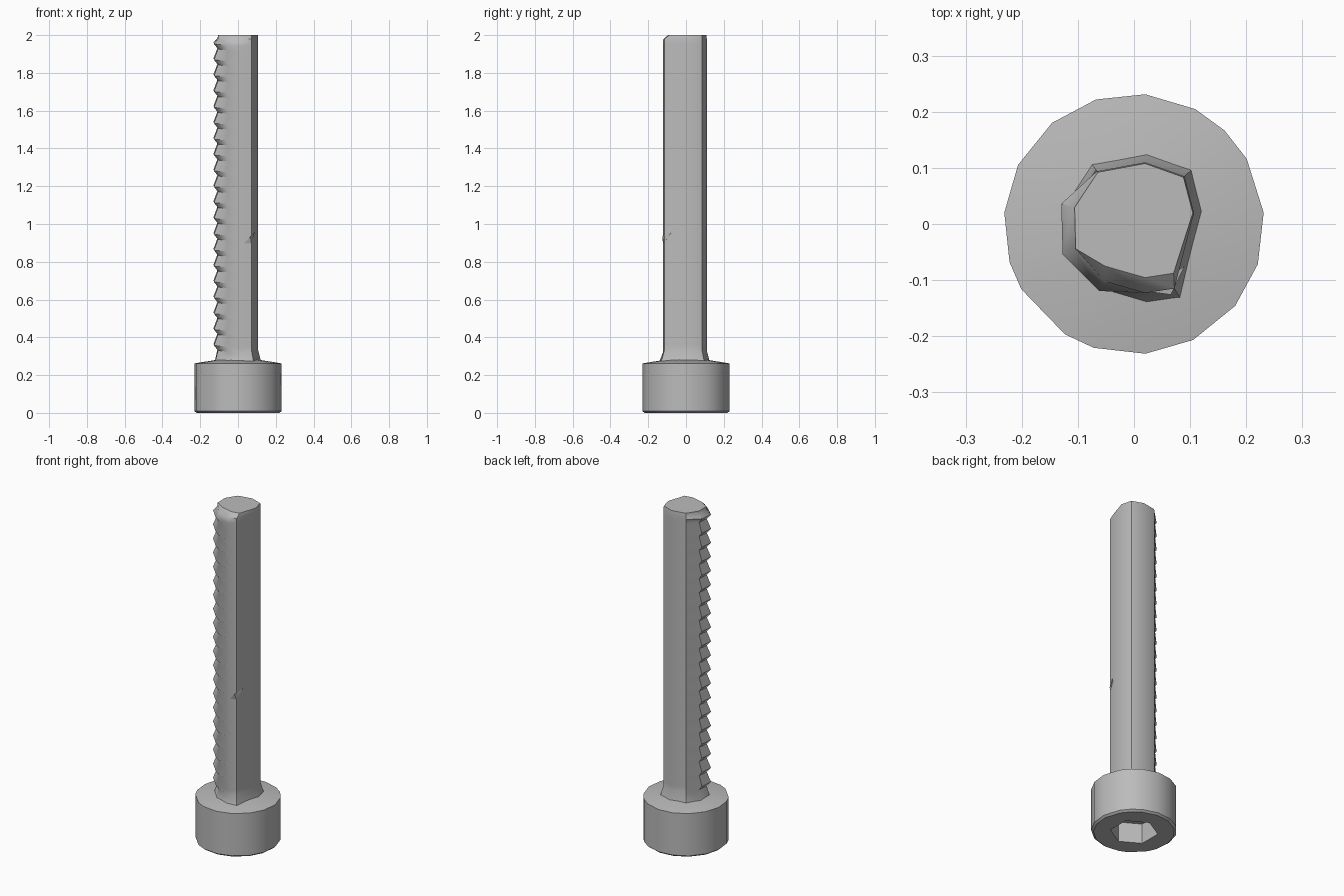
import bpy, bmesh, math

cube = bpy.data.objects.get("Cube")
if cube:
    bpy.data.objects.remove(cube)

steel = bpy.data.materials.new("plain_grey_steel")
steel.use_nodes = True
grey = (0.5, 0.5, 0.5, 1)
steel.diffuse_color = grey
steel.node_tree.nodes["Principled BSDF"].inputs["Base Color"].default_value = grey


def loft(bm, rings):
    """Skin a list of equally long closed rings; return the vertex rings."""
    loops = [[bm.verts.new(p) for p in ring] for ring in rings]
    for low, high in zip(loops, loops[1:]):
        for i in range(len(low)):
            j = (i + 1) % len(low)
            bm.faces.new((low[i], low[j], high[j], high[i]))
    return loops


def finish(bm, name, angle):
    bmesh.ops.recalc_face_normals(bm, faces=bm.faces)
    mesh = bpy.data.meshes.new(name)
    bm.to_mesh(mesh)
    bm.free()
    mesh.materials.append(steel)
    obj = bpy.data.objects.new(name, mesh)
    bpy.context.collection.objects.link(obj)
    bpy.ops.object.select_all(action="DESELECT")
    obj.select_set(True)
    bpy.context.view_layer.objects.active = obj
    bpy.ops.object.shade_smooth_by_angle(angle=math.radians(angle))
    return obj


# Head: irregular round cylinder with a shallow conical top
head_angles = [5, 30, 46, 62, 85, 107, 129, 153, 175, 197, 210, 238, 252, 275, 297, 321, 342]


def head_ring(radius, z):
    return [(radius * math.cos(math.radians(a)), radius * math.sin(math.radians(a)), z)
            for a in head_angles]


bm = bmesh.new()
loops = loft(bm, [head_ring(0.22, 0), head_ring(0.232, 0.01),
                  head_ring(0.232, 0.262), head_ring(0.1, 0.283)])
bm.faces.new(loops[0])
bm.faces.new(loops[-1])
head = finish(bm, "bolt_head", 35)

# Hexagonal drive socket in the underside
bpy.ops.mesh.primitive_cylinder_add(vertices=6, radius=0.13, depth=0.24, location=(0, 0, 0))
cutter = bpy.context.object
cutter.name = "socket_cutter"
cutter.data.materials.append(steel)
cut = head.modifiers.new("socket", "BOOLEAN")
cut.operation = "DIFFERENCE"
cut.solver = "EXACT"
cut.object = cutter
bpy.context.view_layer.objects.active = head
bpy.ops.object.modifier_apply(modifier=cut.name)
bpy.data.objects.remove(cutter)

# Shaft columns: x, y, thread growth, thread height shift
columns = [(0.02, 0.11, 0, 0), (0.09, 0.085, 0, 0), (0.107, 0.02, 0, 0),
           (0.072, -0.115, 0, 0), (0.02, -0.123, 0, -0.012),
           (-0.053, -0.102, 0.17, -0.006), (-0.106, -0.045, 0.2, 0),
           (-0.108, 0.03, 0.2, 0.008), (-0.066, 0.094, 0, 0.012)]
pitch, teeth, first = 0.084, 20, 0.357


def shaft_ring(z, scale=1.0, tip=0, shift=1):
    return [(x * (scale + g * tip), y * (scale + g * tip), z + s * shift)
            for x, y, g, s in columns]


# Shaft: flared foot, then alternating thread tips and roots on one side
rings = [shaft_ring(0.272, 1.14, 0, 0)]
for i in range(teeth):
    z = first + i * pitch
    rings.append(shaft_ring(z - pitch * 0.32))
    rings.append(shaft_ring(z, 1, 1))
rings.append(shaft_ring(1.98, 1, 0, 0.5))
# Worn front edge of the top
rings.append([(x * 0.98, y * 0.98 + (0.025 if y < -0.1 else 0), 2) for x, y, g, s in columns])
bm = bmesh.new()
loops = loft(bm, rings)
bm.faces.new(loops[0])
bm.faces.new(loops[-1])
finish(bm, "threaded_shaft", 38)

# Small raised nick on the front corner of the shaft
bm = bmesh.new()
nick = [bm.verts.new(p) for p in
        [(0.022, -0.12, 0.885), (0.09, -0.075, 0.96), (0.07, -0.116, 0.9), (0.066, -0.126, 0.935)]]
for trio in [(0, 1, 2), (0, 1, 3), (0, 2, 3), (1, 2, 3)]:
    bm.faces.new([nick[i] for i in trio])
finish(bm, "shaft_nick", 30)
